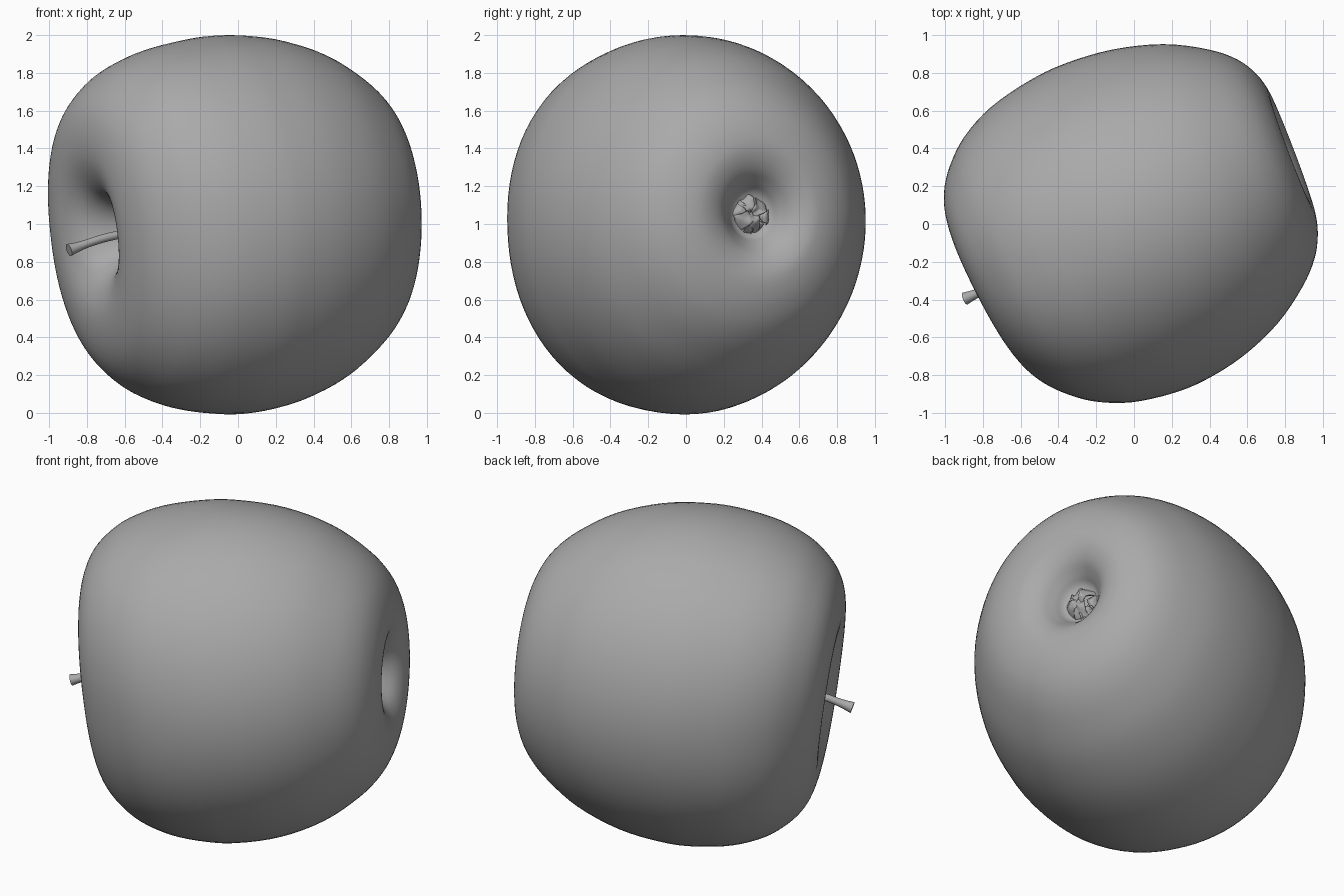
import bpy, bmesh, random
from math import sin, cos, pi, radians
from mathutils import Matrix, Vector

random.seed(4)
if "Cube" in bpy.data.objects:
    bpy.data.objects.remove(bpy.data.objects["Cube"])

grey = bpy.data.materials.new("plain_grey")
grey.use_nodes = True
grey.diffuse_color = (0.4, 0.4, 0.4, 1)
grey.node_tree.nodes["Principled BSDF"].inputs["Base Color"].default_value = grey.diffuse_color

# The fruit lies on its side: local x runs from the stem end to the blossom end
lying = (Matrix.Translation((0.002, 0.01, 1)) @ Matrix.Rotation(radians(24), 4, 'Z')
         @ Matrix.Rotation(radians(-4), 4, 'Y'))
BLOSSOM_SHIFT = 0.035


def finish(name, bm):
    bmesh.ops.recalc_face_normals(bm, faces=bm.faces)
    mesh = bpy.data.meshes.new(name)
    bm.to_mesh(mesh)
    bm.free()
    mesh.materials.append(grey)
    mesh.shade_smooth()
    obj = bpy.data.objects.new(name, mesh)
    bpy.context.collection.objects.link(obj)
    return obj


def smooth_path(points, steps):
    """Catmull-Rom curve through the points."""
    pts = [Vector(p) for p in points]
    pts = [2 * pts[0] - pts[1]] + pts + [2 * pts[-1] - pts[-2]]
    path = []
    for a, b, c, d in zip(pts, pts[1:], pts[2:], pts[3:]):
        for i in range(steps):
            t = i / steps
            path.append(0.5 * (2 * b + (c - a) * t + (2 * a - 5 * b + 4 * c - d) * t * t
                               + (3 * b - a - 3 * c + d) * t ** 3))
    return path + [pts[-2]]


def skin(bm, rings):
    """Bridge closed rings of equal size and cap both ends."""
    loops = [[bm.verts.new(p) for p in ring] for ring in rings]
    n = len(loops[0])
    for a, b in zip(loops, loops[1:]):
        for i in range(n):
            j = (i + 1) % n
            bm.faces.new((a[i], a[j], b[j], b[i]))
    bm.faces.new(loops[0])
    bm.faces.new(loops[-1])


# Fruit body: profile (position on axis, radius) swept round an upright oval
# section that grows squarer and taller at the stem end; both ends lean a little
profile = [(-0.45, 0.004), (-0.5, 0.05), (-0.63, 0.115), (-0.77, 0.185), (-0.835, 0.265),
           (-0.86, 0.355), (-0.848, 0.465), (-0.805, 0.57), (-0.725, 0.672), (-0.6, 0.775),
           (-0.42, 0.857), (-0.2, 0.9), (0, 0.907), (0.25, 0.873), (0.5, 0.79),
           (0.7, 0.67), (0.82, 0.56), (0.885, 0.45), (0.912, 0.345), (0.905, 0.27),
           (0.87, 0.2), (0.81, 0.145), (0.755, 0.1), (0.735, 0.004)]
SIDES = 96
rings = []
for s, r in smooth_path(profile, 4):
    stem_end = max(0, -s)
    square = 2 + 0.25 * stem_end
    height = 1.105 + 0.25 * stem_end ** 4
    shift = BLOSSOM_SHIFT * max(0, 1 - r / 0.35) if s > 0 else 0
    ring = []
    for k in range(SIDES):
        a = 2 * pi * k / SIDES
        reach = r / (abs(cos(a)) ** square + abs(sin(a)) ** square) ** (1 / square)
        y = 1.01 * reach * cos(a)
        z = height * reach * sin(a)
        lean = 0.06 * y + (0.06 if s < 0 else 0.03) * z
        ring.append(lying @ Vector((s * (1 + lean), y + shift, z)))
    rings.append(ring)
bm = bmesh.new()
skin(bm, rings)
finish("fruit_body", bm)

# Stem: gently bent tube with a flared, cut tip
centres = smooth_path([(-0.38, -0.19, 0.98), (-0.55, -0.25, 0.958),
                       (-0.72, -0.32, 0.922), (-0.895, -0.395, 0.862)], 6)
rings = []
for i, c in enumerate(centres):
    ahead, behind = centres[min(i + 1, len(centres) - 1)], centres[max(i - 1, 0)]
    turn = (ahead - behind).to_track_quat('Z', 'Y')
    t = i / (len(centres) - 1)
    r = 0.022 + 0.012 * max(0, (t - 0.8) / 0.2) ** 2
    rings.append([c + turn @ Vector((r * cos(2 * pi * k / 16), r * sin(2 * pi * k / 16), 0))
                  for k in range(16)])
bm = bmesh.new()
skin(bm, rings)
stem = finish("stem", bm)
bpy.context.view_layer.objects.active = stem
stem.select_set(True)
bpy.ops.object.shade_smooth_by_angle(angle=radians(40))

# Dried blossom: crumpled sepals curling inward over the floor of the basin
SEPALS = 7
basin = lying @ Matrix.Translation((0, BLOSSOM_SHIFT, 0))
for n in range(SEPALS):
    bm = bmesh.new()
    around = 2 * pi * n / SEPALS + random.uniform(-0.35, 0.35)
    reach = random.uniform(0.6, 1.2)
    rows = []
    for i in range(6):
        t = i / 5
        out = 0.1 - 0.1 * t * reach
        rise = 0.745 + 0.05 * sin(pi * t * 0.8) * reach
        row = []
        for j in range(-2, 3):
            across = j / 2 * 0.05 * (1 - 0.6 * t) + random.uniform(-0.006, 0.006)
            p = Vector((rise + random.uniform(-0.018, 0.018),
                        out + random.uniform(-0.012, 0.012), across))
            row.append(bm.verts.new(basin @ Matrix.Rotation(around, 4, 'X') @ p))
        rows.append(row)
    for a, b in zip(rows, rows[1:]):
        for j in range(4):
            bm.faces.new((a[j], a[j + 1], b[j + 1], b[j]))
    sepal = finish(f"sepal_{n + 1}", bm)
    sepal.modifiers.new("thickness", 'SOLIDIFY').thickness = 0.006
    sepal.modifiers.new("soften", 'SUBSURF').levels = 1
